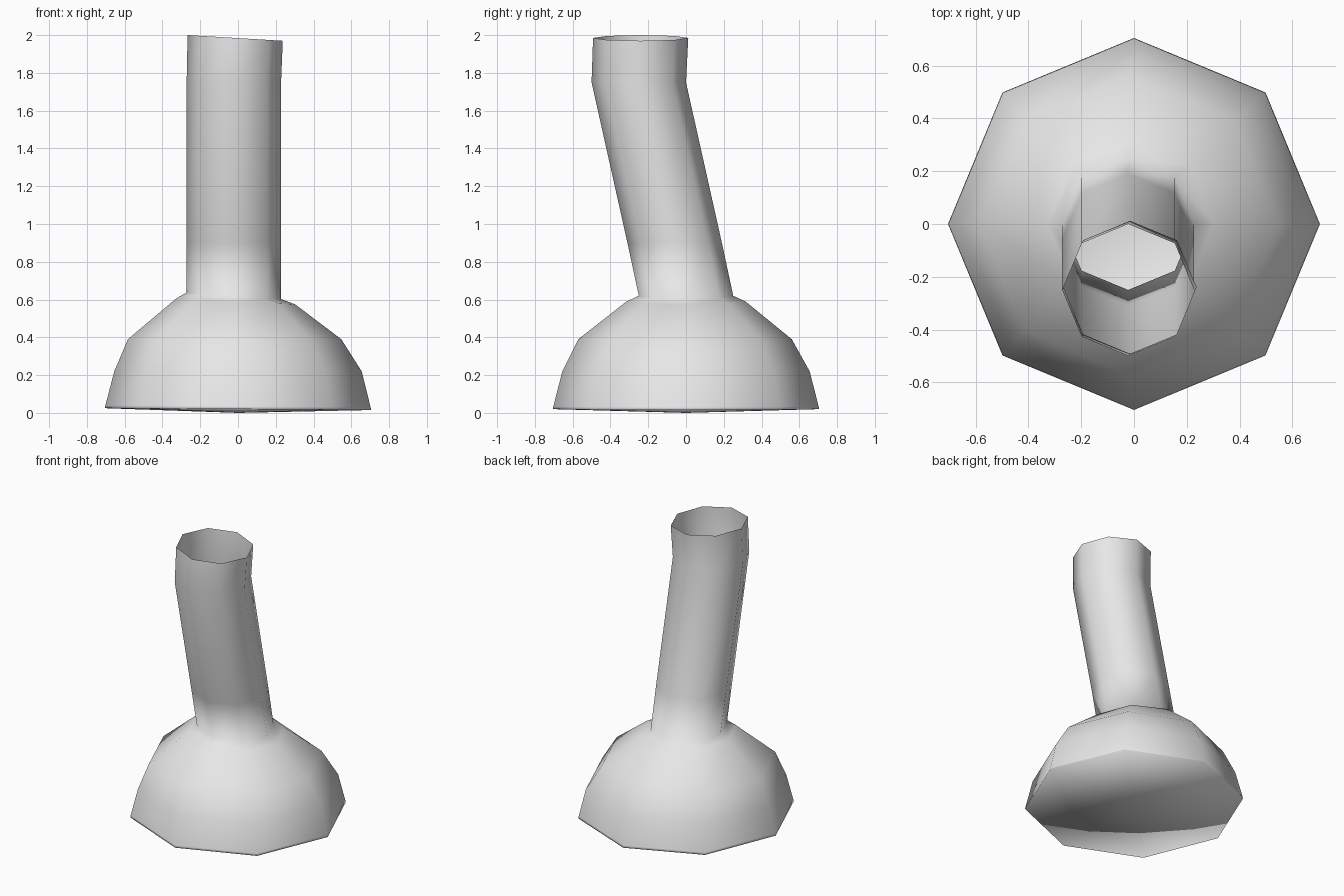
import bpy, bmesh, math

old = bpy.data.objects.get("Cube")
if old:
    bpy.data.objects.remove(old, do_unlink=True)

SIDES = 8

# Single grey material
grey = bpy.data.materials.new("plain_grey")
grey.use_nodes = True
colour = (0.8, 0.8, 0.8, 1)
grey.diffuse_color = colour
grey.node_tree.nodes["Principled BSDF"].inputs["Base Color"].default_value = colour

# Rings from rim to spout: centre x, centre y, height, radius, slope along x
rings = [
    (0, 0, 0.02, 0.705, -0.007),
    (0, 0, 0.035, 0.702, -0.007),
    (0, 0, 0.22, 0.655, 0),
    (-0.018, -0.005, 0.39, 0.565, 0),
    (-0.012, 0, 0.59, 0.315, -0.05),
    (-0.022, 0, 0.62, 0.25, -0.07),
    (-0.022, -0.06, 0.9, 0.25, 0),
    (-0.022, -0.25, 1.75, 0.25, 0),
    (-0.015, -0.24, 1.985, 0.252, -0.06),
]


def add_ring(bm, cx, cy, z, r, slope):
    verts = []
    for i in range(SIDES):
        a = math.tau * i / SIDES
        dx, dy = r * math.cos(a), r * math.sin(a)
        verts.append(bm.verts.new((cx + dx, cy + dy, z + slope * dx)))
    return verts


# Domed base flowing into a leaning, open-ended tube
bm = bmesh.new()
loops = [add_ring(bm, *ring) for ring in rings]
for low, high in zip(loops, loops[1:]):
    for i in range(SIDES):
        j = (i + 1) % SIDES
        bm.faces.new((low[i], low[j], high[j], high[i]))

# Shallow underside closed to a point
tip = bm.verts.new((0, 0, 0))
for i in range(SIDES):
    bm.faces.new((loops[0][(i + 1) % SIDES], loops[0][i], tip))

for face in bm.faces:
    face.smooth = True
mesh = bpy.data.meshes.new("domed_base_with_bent_tube")
bm.to_mesh(mesh)
bm.free()
mesh.materials.append(grey)
body = bpy.data.objects.new("domed_base_with_bent_tube", mesh)
bpy.context.collection.objects.link(body)
